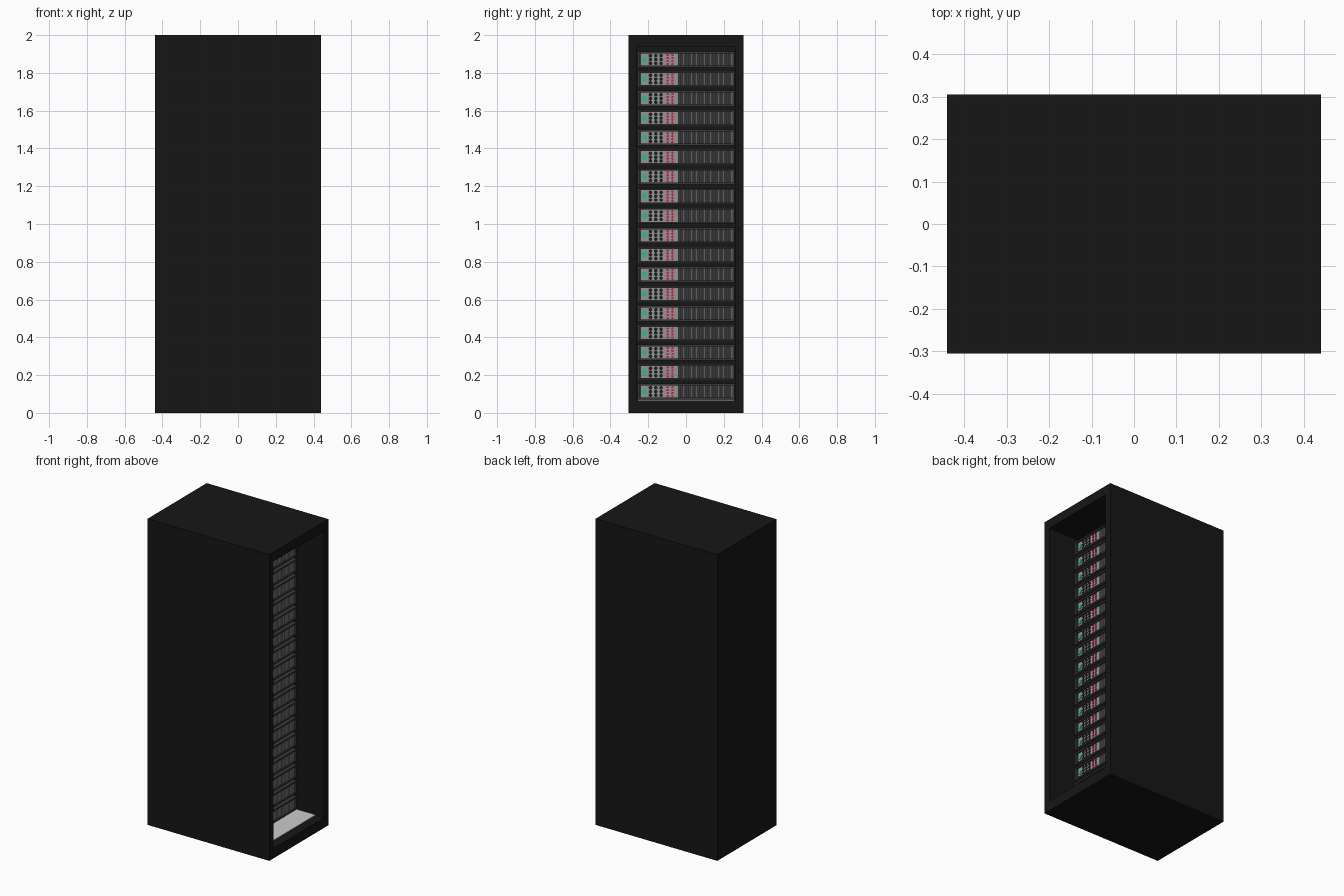
import bpy, bmesh
from mathutils import Matrix, Vector

if "Cube" in bpy.data.objects:
    bpy.data.objects.remove(bpy.data.objects["Cube"])


def material(name, r, g, b):
    m = bpy.data.materials.new(name)
    m.diffuse_color = (r, g, b, 1)
    m.use_nodes = True
    m.node_tree.nodes["Principled BSDF"].inputs["Base Color"].default_value = m.diffuse_color
    return m


BLACK = material("rack_black", 0.008, 0.008, 0.008)
DARK = material("server_dark", 0.04, 0.04, 0.04)
HOLE = material("port_black", 0.012, 0.012, 0.012)
GREY = material("panel_grey", 0.3, 0.3, 0.3)
GREEN = material("light_green", 0.03, 0.5, 0.25)
RED = material("light_red", 0.6, 0.01, 0.05)


def box(bm, x0, x1, y0, y1, z0, z1):
    size = Vector((x1 - x0, y1 - y0, z1 - z0))
    mid = Vector((x0 + x1, y0 + y1, z0 + z1)) / 2
    bmesh.ops.create_cube(bm, size=1, matrix=Matrix.Translation(mid) @ Matrix.Diagonal((*size, 1)))


def disc(bm, x, y, z, r, depth):
    # short cylinder facing +x
    m = Matrix.Translation((x + depth / 2, y, z)) @ Matrix.Rotation(1.5707963, 4, 'Y')
    bmesh.ops.create_cone(bm, cap_ends=True, segments=10, radius1=r, radius2=r, depth=depth, matrix=m)


def mesh(name, bm, mat=None):
    me = bpy.data.meshes.new(name)
    bm.to_mesh(me)
    bm.free()
    if mat:
        me.materials.append(mat)
    return me


def place(name, me, z=0):
    ob = bpy.data.objects.new(name, me)
    ob.location.z = z
    bpy.context.collection.objects.link(ob)
    return ob


# Cabinet: walls, roof, base and back, open on +x
bm = bmesh.new()
box(bm, -0.44, 0.44, -0.305, -0.26, 0, 2)
box(bm, -0.44, 0.44, 0.26, 0.305, 0, 2)
box(bm, -0.44, 0.44, -0.26, 0.26, 1.94, 2)
box(bm, -0.44, 0.44, -0.26, 0.26, 0, 0.065)
box(bm, -0.44, -0.40, -0.26, 0.26, 0.065, 1.94)
place("cabinet", mesh("cabinet", bm, BLACK))

# Bare floor plate inside
bm = bmesh.new()
box(bm, -0.40, 0.38, -0.258, 0.258, 0.06, 0.07)
place("floor_plate", mesh("floor_plate", bm))

# Dark backing behind the gaps between servers
bm = bmesh.new()
box(bm, 0.17, 0.18, -0.26, 0.26, 0.07, 1.94)
place("backing_panel", mesh("backing_panel", bm, BLACK))

# One server, centred on z = 0, face towards +x
H, W, X = 0.042, 0.257, 0.235
parts = {}

bm = bmesh.new()
box(bm, -0.35, X - 0.02, -W, W, -H, H)                   # case
for s in (-1, 1):
    box(bm, X - 0.02, X + 0.01, -W, W, s * H - 0.005 * (s + 1), s * H - 0.005 * (s - 1))
    y = s * (W - 0.005)
    box(bm, X - 0.02, X + 0.01, y - 0.005, y + 0.005, -H + 0.01, H - 0.01)
parts["server_case"] = mesh("server_case", bm, DARK)

bm = bmesh.new()
box(bm, X - 0.02, X, -0.24, -0.04, -0.032, 0.032)        # control panel
for i in range(20):                                      # vent bars
    y = -0.029 + i * 0.0143
    box(bm, X - 0.02, X, y - 0.0032, y + 0.0032, -0.032, 0.032)
parts["server_panel"] = mesh("server_panel", bm, GREY)

bm = bmesh.new()
for y in (-0.188, -0.16, -0.132):
    for z in (-0.02, 0, 0.02):
        disc(bm, X, y, z, 0.0095, 0.003)
parts["server_ports"] = mesh("server_ports", bm, HOLE)

bm = bmesh.new()
disc(bm, X, -0.22, 0, 0.015, 0.004)
parts["server_power_light"] = mesh("server_power_light", bm, GREEN)

bm = bmesh.new()
for y in (-0.097, -0.072):
    for z in (-0.024, -0.008, 0.008, 0.024):
        disc(bm, X, y, z, 0.0065, 0.004)
parts["server_status_lights"] = mesh("server_status_lights", bm, RED)

# Stack of eighteen servers
for n in range(18):
    for name, me in parts.items():
        place(f"{name}_{n + 1}", me, 0.113 + n * 0.1034)
